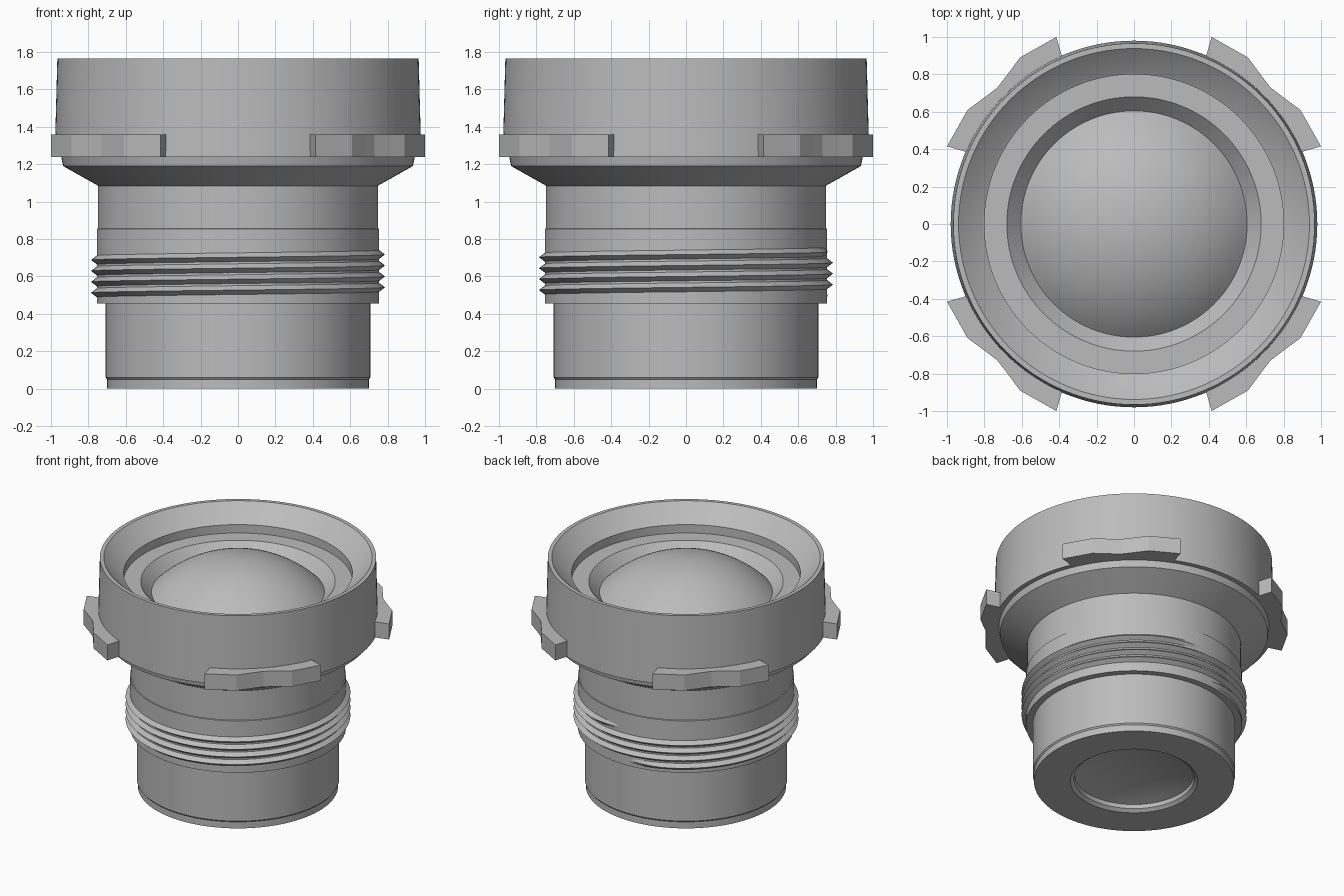
import bpy
import bmesh
from math import sin, cos, pi, radians, asin, sqrt

cube = bpy.data.objects.get("Cube")
if cube:
    bpy.data.objects.remove(cube, do_unlink=True)

SEGMENTS = 128

grey = bpy.data.materials.new("neutral_grey")
grey.use_nodes = True
colour = (0.5, 0.5, 0.5, 1)
grey.diffuse_color = colour
grey.node_tree.nodes["Principled BSDF"].inputs["Base Color"].default_value = colour


def finish(name, bm, smooth=True):
    mesh = bpy.data.meshes.new(name)
    bm.to_mesh(mesh)
    bm.free()
    obj = bpy.data.objects.new(name, mesh)
    bpy.context.collection.objects.link(obj)
    mesh.materials.append(grey)
    if smooth:
        bpy.ops.object.select_all(action='DESELECT')
        obj.select_set(True)
        bpy.context.view_layer.objects.active = obj
        bpy.ops.object.shade_smooth_by_angle(angle=radians(25))
    return obj


def skin(bm, rings, closed):
    """Join neighbouring rows of points with quads."""
    rows = [[bm.verts.new(p) for p in ring] for ring in rings]
    pairs = list(zip(rows, rows[1:])) + ([(rows[-1], rows[0])] if closed else [])
    for a, b in pairs:
        for j in range(len(a) - 1):
            bm.faces.new((a[j], b[j], b[j + 1], a[j + 1]))


def lathe(name, profile):
    bm = bmesh.new()
    angles = [2 * pi * i / SEGMENTS for i in range(SEGMENTS)]
    skin(bm, [[(r * cos(a), r * sin(a), z) for r, z in profile] for a in angles], True)
    bmesh.ops.remove_doubles(bm, verts=bm.verts, dist=1e-5)
    return finish(name, bm)


def cap_profile(radius, height, edge_z, steps=16):
    """Spherical cap from its edge to its centre."""
    ball = (radius ** 2 + height ** 2) / (2 * height)
    half = asin(radius / ball)
    return [(ball * sin(half * (1 - i / steps)),
             edge_z + height - ball + ball * cos(half * (1 - i / steps)))
            for i in range(steps + 1)]


# Barrel, shoulder and hollow front bell as one turned shell
lathe("lens_barrel", [
    (0.415, 0.05), (0.42, 0.02), (0.445, 0.0), (0.7, 0.0), (0.7, 0.05), (0.708, 0.06),
    (0.708, 0.455), (0.755, 0.455), (0.755, 0.855), (0.748, 0.857),
    (0.748, 1.085), (0.935, 1.19), (0.945, 1.24), (0.98, 1.24),
    (0.966, 1.765), (0.938, 1.765), (0.81, 1.65), (0.8, 1.645),
    (0.8, 1.58), (0.68, 1.58), (0.605, 1.5)])

# Glass elements
lathe("front_lens", cap_profile(0.605, 0.25, 1.5))
lathe("rear_lens", cap_profile(0.415, 0.06, 0.05)[::-1])

# Helical mounting thread, fading out at both ends
bm = bmesh.new()
TURNS, PITCH, START = 4, 0.0585, pi / 2
count = TURNS * 96
rings = []
for i in range(count + 1):
    a = START + TURNS * 2 * pi * i / count
    z = 0.498 + PITCH * TURNS * i / count
    fade = min(1, i / 6, (count - i) / 6)
    tooth = [(0.752, z - 0.026), (0.752 + 0.034 * fade, z), (0.752, z + 0.026)]
    rings.append([(r * cos(a), r * sin(a), h) for r, h in tooth])
skin(bm, rings, False)
finish("mounting_thread", bm)

# Four grip tabs on the diagonals, each with a scooped middle
half_outline = [(0.385, 0.895), (0.415, 1.0), (0.61, 0.89), (0.68, 0.795)]
outline = half_outline + [(0.73, 0.73)] + [(y, x) for x, y in reversed(half_outline)]
for k, name in enumerate(("back_left", "back_right", "front_right", "front_left")):
    c, s = cos(k * pi / 2), sin(k * pi / 2)
    bm = bmesh.new()
    base = bm.faces.new([bm.verts.new((x * c - y * s, x * s + y * c, 1.24))
                         for x, y in outline])
    top = bmesh.ops.extrude_face_region(bm, geom=[base])["geom"]
    bmesh.ops.translate(bm, vec=(0, 0, 0.12),
                        verts=[v for v in top if isinstance(v, bmesh.types.BMVert)])
    bmesh.ops.recalc_face_normals(bm, faces=bm.faces)
    finish(name + "_grip_tab", bm, smooth=False)
